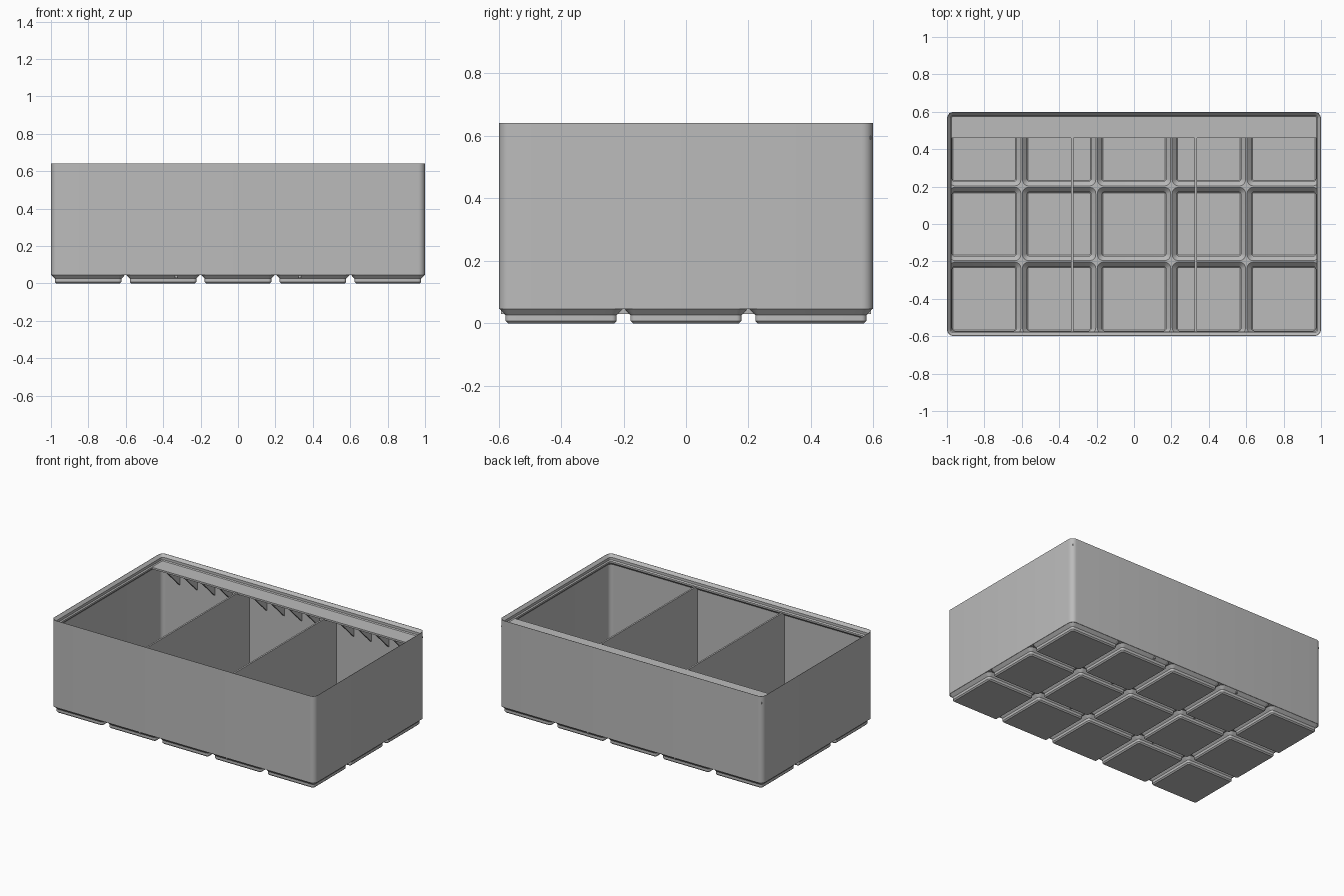
import bpy, bmesh, math

cube = bpy.data.objects.get("Cube")
if cube:
    bpy.data.objects.remove(cube)

# One plain grey for the whole bin
grey = bpy.data.materials.new("light grey")
grey.use_nodes = True
colour = (0.5, 0.5, 0.5, 1)
grey.diffuse_color = colour
grey.node_tree.nodes["Principled BSDF"].inputs["Base Color"].default_value = colour

HX, HY, TOP = 1.0, 0.599, 0.641     # outer half sizes and height
WALL, PITCH = 0.0095, 0.401
FLOOR_LOW, FLOOR_HIGH = 0.046, 0.056
COLS, ROWS, ARC = 5, 3, 6


def finish(bm, name):
    bmesh.ops.recalc_face_normals(bm, faces=bm.faces)
    mesh = bpy.data.meshes.new(name)
    bm.to_mesh(mesh)
    bm.free()
    mesh.materials.append(grey)
    obj = bpy.data.objects.new(name, mesh)
    bpy.context.collection.objects.link(obj)
    return obj


def ring(bm, x0, x1, y0, y1, r, z):
    """Rounded rectangle of vertices."""
    verts = []
    corners = [(x1 - r, y1 - r), (x0 + r, y1 - r), (x0 + r, y0 + r), (x1 - r, y0 + r)]
    for quarter, (cx, cy) in enumerate(corners):
        for i in range(ARC + 1):
            a = (quarter + i / ARC) * math.pi / 2
            verts.append(bm.verts.new((cx + r * math.cos(a), cy + r * math.sin(a), z)))
    return verts


def bridge(bm, rings):
    for a, b in zip(rings, rings[1:]):
        for i in range(len(a)):
            j = (i + 1) % len(a)
            bm.faces.new((a[i], a[j], b[j], b[i]))


def loop_edges(bm, verts):
    return [bm.edges.get((v, verts[i - 1])) for i, v in enumerate(verts)]


def prism(name, profile, x, thickness):
    """Extrude a (y, z) profile along x, centred on x."""
    bm = bmesh.new()
    face = bm.faces.new([bm.verts.new((x - thickness / 2, y, z)) for y, z in profile])
    grown = bmesh.ops.extrude_face_region(bm, geom=[face])
    moved = [g for g in grown["geom"] if isinstance(g, bmesh.types.BMVert)]
    bmesh.ops.translate(bm, verts=moved, vec=(thickness, 0, 0))
    return finish(bm, name)


# Walls with the stepped stacking lip: inset and height
bm = bmesh.new()
wall_profile = [(0, FLOOR_LOW), (0, TOP), (0.002, TOP), (0.018, TOP - 0.018),
                (0.018, TOP - 0.035), (0.025, TOP - 0.042), (0.025, TOP - 0.053),
                (WALL, TOP - 0.069), (WALL, FLOOR_HIGH)]
walls = [ring(bm, d - HX, HX - d, d - HY, HY - d, 0.036 - d, z) for d, z in wall_profile]
bridge(bm, walls)
under, over = loop_edges(bm, walls[0]), loop_edges(bm, walls[-1])

# Hollow feet: half size, corner radius and height
foot_profile = [(0.197, 0.035, FLOOR_LOW), (0.178, 0.016, 0.026),
                (0.178, 0.016, 0.008), (0.17, 0.009, 0)]
pocket_profile = [(0.167, 0.008, 0.01), (0.171, 0.012, 0.014),
                  (0.171, 0.012, 0.03), (0.196, 0.033, FLOOR_HIGH)]
lim_x, lim_y = HX - WALL - 0.001, HY - WALL - 0.001
for col in range(COLS):
    for row in range(ROWS):
        cx, cy = (col - 2) * PITCH, (row - 1) * PITCH
        cx, cy = cx * 0.9985, cy * 0.997
        foot = [ring(bm, cx - h, cx + h, cy - h, cy + h, r, z) for h, r, z in foot_profile]
        pocket = [ring(bm, max(cx - h, -lim_x), min(cx + h, lim_x),
                       max(cy - h, -lim_y), min(cy + h, lim_y), r, z)
                  for h, r, z in pocket_profile]
        bridge(bm, foot)
        bridge(bm, pocket)
        bm.faces.new(foot[-1])
        bm.faces.new(pocket[0])
        under += loop_edges(bm, foot[0])
        over += loop_edges(bm, pocket[-1])

# Flat floor web between the feet, below and above
for edges in (under, over):
    bmesh.ops.triangle_fill(bm, edges=edges, use_beauty=True, normal=(0, 0, 1))
tray = finish(bm, "bin_shell")
bpy.ops.object.select_all(action="DESELECT")
tray.select_set(True)
bpy.context.view_layer.objects.active = tray
bpy.ops.object.shade_smooth_by_angle(angle=math.radians(30))

# Label shelf along the back wall
shelf_low, shelf_top, shelf_front, back = 0.588, 0.6, 0.46, HY - 0.006
prism("label_shelf", [(shelf_front, shelf_low), (back, shelf_low),
                      (back, shelf_top), (shelf_front, shelf_top)], 0, 2 * (HX - 0.012))

# Dividers between the three compartments
side = HY - 0.006
bay = 2 * (HX - WALL) / 3
for s in (-1, 1):
    prism("divider", [(-side, 0.03), (side, 0.03), (side, 0.597), (-side, 0.597)],
          s * bay / 2, 0.0115)

# Triangular brackets under the shelf
for b in range(3):
    for k in range(1, 5):
        x = (b - 1.5) * bay + k * bay / 5
        prism("shelf_bracket", [(shelf_front, shelf_low), (back, shelf_low),
                                (back, shelf_low - 0.13)], x, 0.012)
